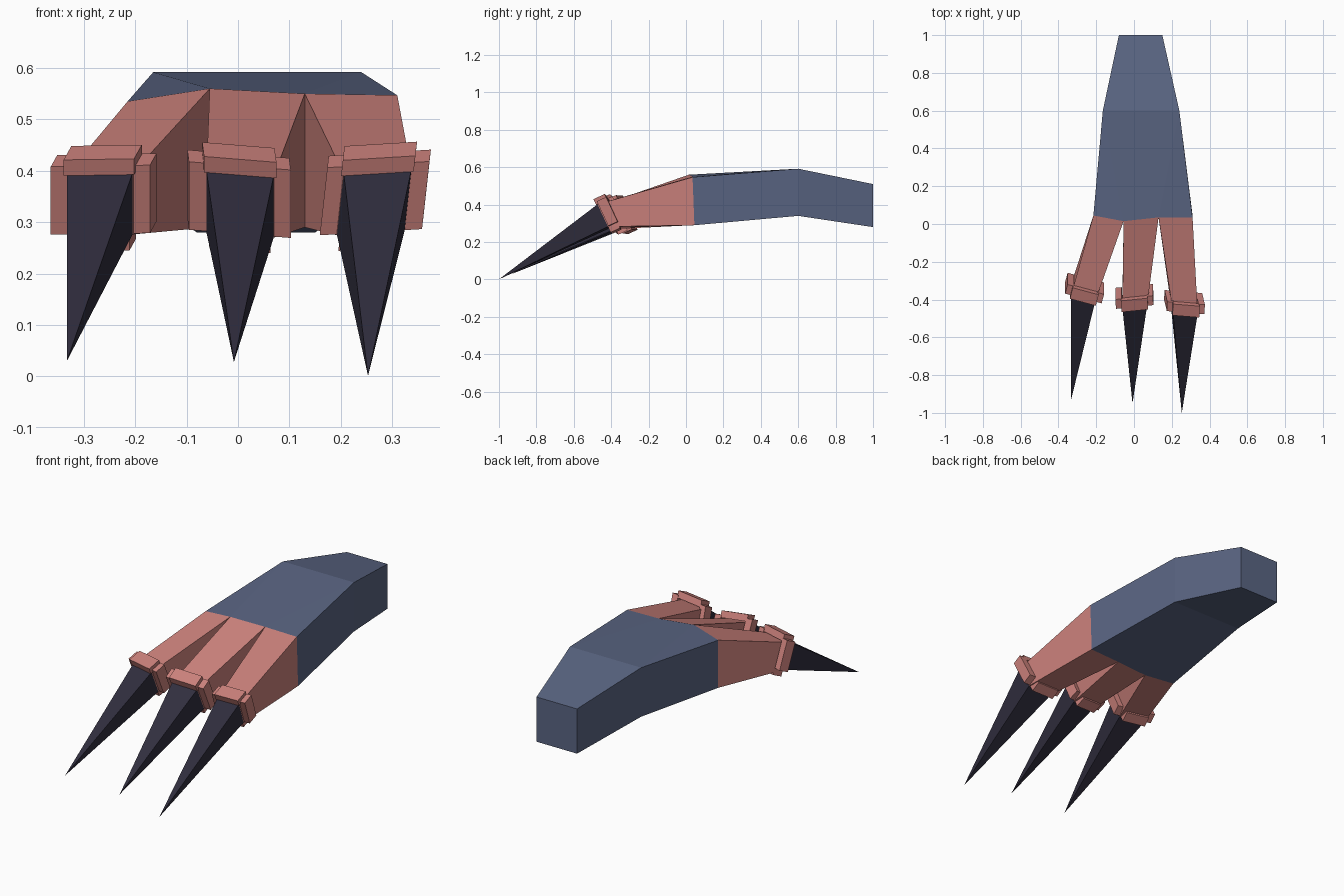
import bpy
from mathutils import Vector as V

if "Cube" in bpy.data.objects:
    bpy.data.objects.remove(bpy.data.objects["Cube"])


def material(name, rgb):
    m = bpy.data.materials.new(name)
    m.diffuse_color = (*rgb, 1)
    m.use_nodes = True
    m.node_tree.nodes["Principled BSDF"].inputs["Base Color"].default_value = m.diffuse_color
    return m


SLEEVE = material("slate blue", (0.102, 0.130, 0.225))
SKIN = material("salmon skin", (0.60, 0.220, 0.200))
CLAW = material("dark claw", (0.030, 0.027, 0.048))


def build(name, verts, faces, mat):
    me = bpy.data.meshes.new(name)
    me.from_pydata([tuple(v) for v in verts], [], faces)
    me.materials.append(mat)
    ob = bpy.data.objects.new(name, me)
    bpy.context.collection.objects.link(ob)
    # consistent outward normals
    import bmesh
    bm = bmesh.new()
    bm.from_mesh(me)
    bmesh.ops.recalc_face_normals(bm, faces=bm.faces)
    bm.to_mesh(me)
    bm.free()
    return ob


# corner order of a section: top left, top right, bottom right, bottom left
HULL = [(0, 1, 2, 3), (7, 6, 5, 4)] + [(i, i + 4, (i + 1) % 4 + 4, (i + 1) % 4) for i in range(4)]


def loft(name, a, b, mat):
    return build(name, a + b, HULL, mat)


# knuckle line shared by the forearm and the fingers
top = [V((-.215, .045, .535)), V((-.055, .015, .56)), V((.13, .035, .55)), V((.31, .035, .547))]
low = [V((-.215, .045, .29)), V((-.055, .02, .29)), V((.13, .035, .29)), V((.31, .045, .29))]


def section(y, x0, x1, z0, z1):
    return [V((x0, y, z1)), V((x1, y, z1)), V((x1, y, z0)), V((x0, y, z0))]


# forearm: back end, bend, then the knuckle line
arm = section(1, -.08, .15, .28, .51) + section(.6, -.165, .24, .34, .592) + top + low
arm_faces = [(0, 1, 2, 3)] + HULL[2:] + [
    (4, 8, 9), (4, 9, 10, 5), (5, 10, 11),           # top
    (7, 12, 13), (7, 13, 14, 6), (6, 14, 15),        # underside
    (4, 7, 12, 8), (5, 11, 15, 6),                   # sides
    (8, 9, 13, 12), (9, 10, 14, 13), (10, 11, 15, 14)]
build("forearm", arm, arm_faces, SLEEVE)

# cuff bars in the finger frame: (right, up, forward) lower and upper limits
BARS = {
    "top": ((-.071, .066, -.058), (.071, .1, .008)),
    "bottom": ((-.06, -.1, -.055), (.06, -.066, 0)),
    "left": ((-.1, -.066, -.06), (-.066, .08, -.005)),
    "right": ((.066, -.066, -.06), (.1, .08, -.005)),
}

# name, claw base centre, right axis, sideways lean, claw tip
FINGERS = [
    ("left", (-.269, -.365, .335), (.97, -.26, .015), .0, (-.333, -.93, .03)),
    ("middle", (.004, -.41, .335), (.99, .10, -.08), .0, (-.008, -.95, .028)),
    ("right", (.265, -.44, .338), (.99, -.08, .06), .1, (.253, -1.0, .001)),
]

for i, (side, c, r, lean, tip) in enumerate(FINGERS):
    c, r, tip = V(c), V(r).normalized(), V(tip)
    up = V((lean, -.42, .9)).normalized()
    fwd = r.cross(up).normalized()

    def place(a, b, n):
        return c + r * a + up * b + fwd * n

    w, h = .066, .066
    base = [place(-w, h, 0), place(w, h, 0), place(w, -h, 0), place(-w, -h, 0)]

    # finger from knuckle line to claw base
    loft(side + "_finger", [top[i], top[i + 1], low[i + 1], low[i]], base, SKIN)

    # pointed claw
    build(side + "_claw", base + [tip],
          [(0, 1, 2, 3)] + [(k, (k + 1) % 4, 4) for k in range(4)], CLAW)

    # four cuff bars around the claw base
    for bar, (lo, hi) in BARS.items():
        ends = [[place(x, z, n) for x, z in ((lo[0], hi[1]), (hi[0], hi[1]), (hi[0], lo[1]), (lo[0], lo[1]))]
                for n in (hi[2], lo[2])]
        loft(side + "_cuff_" + bar, ends[0], ends[1], SKIN)
